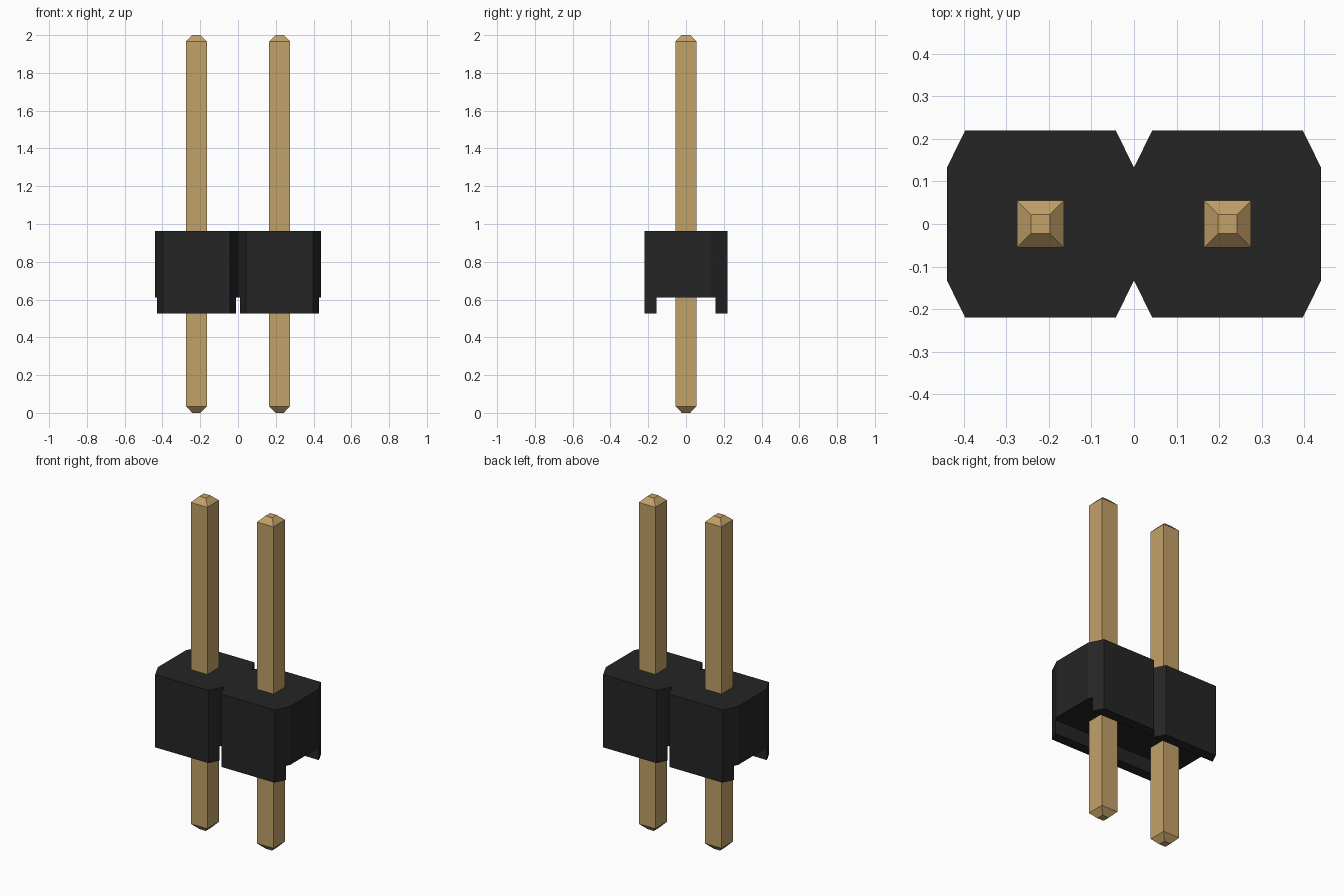
import bpy, bmesh

if "Cube" in bpy.data.objects:
    bpy.data.objects.remove(bpy.data.objects["Cube"])


def material(name, rgb):
    m = bpy.data.materials.new(name)
    m.diffuse_color = (*rgb, 1.0)
    m.use_nodes = True
    m.node_tree.nodes["Principled BSDF"].inputs["Base Color"].default_value = m.diffuse_color
    return m


def make_object(name, bm, mat=None):
    bmesh.ops.recalc_face_normals(bm, faces=bm.faces)
    mesh = bpy.data.meshes.new(name)
    bm.to_mesh(mesh)
    bm.free()
    if mat:
        mesh.materials.append(mat)
    obj = bpy.data.objects.new(name, mesh)
    bpy.context.collection.objects.link(obj)
    return obj


gold = material("gold", (0.54, 0.355, 0.14))
black = material("black plastic", (0.0185, 0.0185, 0.0185))

PITCH = 0.44          # spacing between pins
HALF = PITCH / 2
BOTTOM, CHANNEL, TOP = 0.525, 0.61, 0.962

# Housing: two chamfered cells joined at a notched waist
quarter = [(0, 0.133), (0.043, HALF), (0.397, HALF), (PITCH, 0.133)]
right = quarter + [(x, -y) for x, y in reversed(quarter)]
left = [(-x, -y) for x, y in right]
outline = right + left[1:-1]
bm = bmesh.new()
face = bm.faces.new([bm.verts.new((x, y, BOTTOM)) for x, y in outline])
ext = bmesh.ops.extrude_face_region(bm, geom=[face])
bmesh.ops.translate(bm, vec=(0, 0, TOP - BOTTOM),
                    verts=[v for v in ext["geom"] if isinstance(v, bmesh.types.BMVert)])
housing = make_object("housing", bm, black)

# Channel running lengthwise under the housing
bm = bmesh.new()
bmesh.ops.create_cube(bm, size=1)
bmesh.ops.scale(bm, vec=(2, 0.314, 0.4), verts=bm.verts)
bmesh.ops.translate(bm, vec=(0, 0, CHANNEL - 0.2), verts=bm.verts)
cutter = make_object("channel_cutter", bm, black)
cutter.hide_render = True
cut = housing.modifiers.new("channel", "BOOLEAN")
cut.operation, cut.solver, cut.object = "DIFFERENCE", "EXACT", cutter
bpy.context.view_layer.objects.active = housing
bpy.ops.object.modifier_apply(modifier=cut.name)
bpy.data.objects.remove(cutter)


# Square pins with tapered ends
def pin(name, x):
    bm = bmesh.new()
    rings = []
    for z, r in [(0, 0.022), (0.035, 0.055), (1.967, 0.055), (2, 0.022)]:
        rings.append([bm.verts.new((x + sx * r, sy * r, z))
                      for sx, sy in [(-1, -1), (1, -1), (1, 1), (-1, 1)]])
    for a, b in zip(rings, rings[1:]):
        for i in range(4):
            j = (i + 1) % 4
            bm.faces.new((a[i], a[j], b[j], b[i]))
    bm.faces.new(rings[0])
    bm.faces.new(rings[-1])
    make_object(name, bm, gold)


pin("left_pin", -HALF)
pin("right_pin", HALF)
